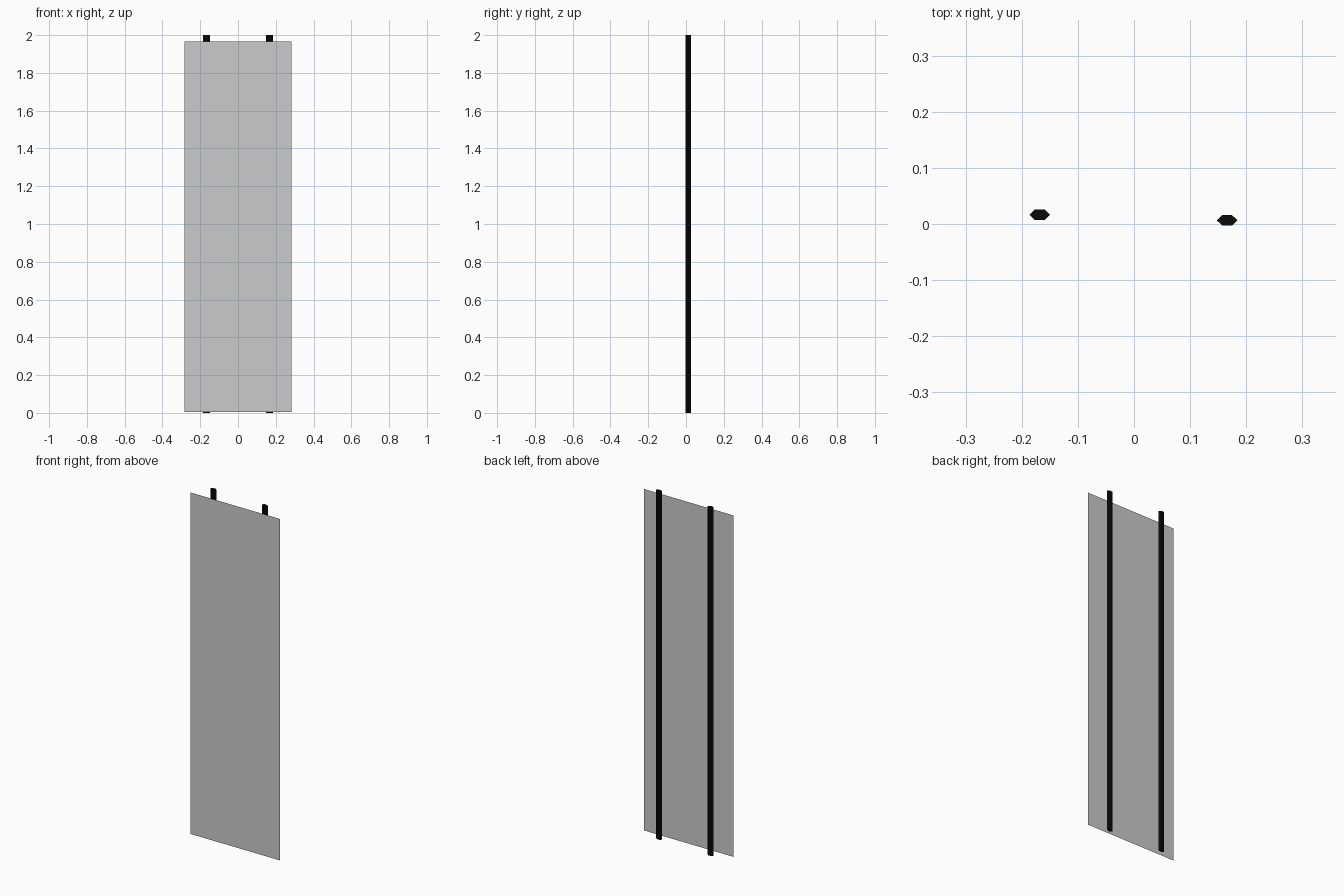
import bpy, bmesh

if "Cube" in bpy.data.objects:
    bpy.data.objects.remove(bpy.data.objects["Cube"])

black = bpy.data.materials.new("black_metal")
black.diffuse_color = (0.003, 0.003, 0.003, 1)
black.use_nodes = True
black.node_tree.nodes["Principled BSDF"].inputs["Base Color"].default_value = black.diffuse_color


def add_prism(name, outline, depth, material=None):
    """Make a flat face from the outline, extruded upwards if depth is given."""
    bm = bmesh.new()
    face = bm.faces.new([bm.verts.new(p) for p in outline])
    if depth:
        top = bmesh.ops.extrude_face_region(bm, geom=[face], use_keep_orig=True)
        verts = [v for v in top["geom"] if isinstance(v, bmesh.types.BMVert)]
        bmesh.ops.translate(bm, verts=verts, vec=(0, 0, depth))
        bmesh.ops.recalc_face_normals(bm, faces=bm.faces)
    mesh = bpy.data.meshes.new(name)
    bm.to_mesh(mesh)
    bm.free()
    obj = bpy.data.objects.new(name, mesh)
    bpy.context.collection.objects.link(obj)
    if material:
        mesh.materials.append(material)
    return obj


# Thin flat panel facing the front
y = -0.026
add_prism("panel", [(-0.284, y, 0.004), (0.284, y, 0.004),
                    (0.284, y, 1.965), (-0.284, y, 1.965)], 0)

# Two flattened hexagonal rails behind the panel, slightly staggered in depth
hexagon = [(-0.0185, 0), (-0.0085, -0.0095), (0.0085, -0.0095),
           (0.0185, 0), (0.0085, 0.0095), (-0.0085, 0.0095)]
for name, cx, cy in (("left_rail", -0.168, 0.0165), ("right_rail", 0.166, 0.0065)):
    add_prism(name, [(cx + px, cy + py, 0) for px, py in hexagon], 2.0, black)
